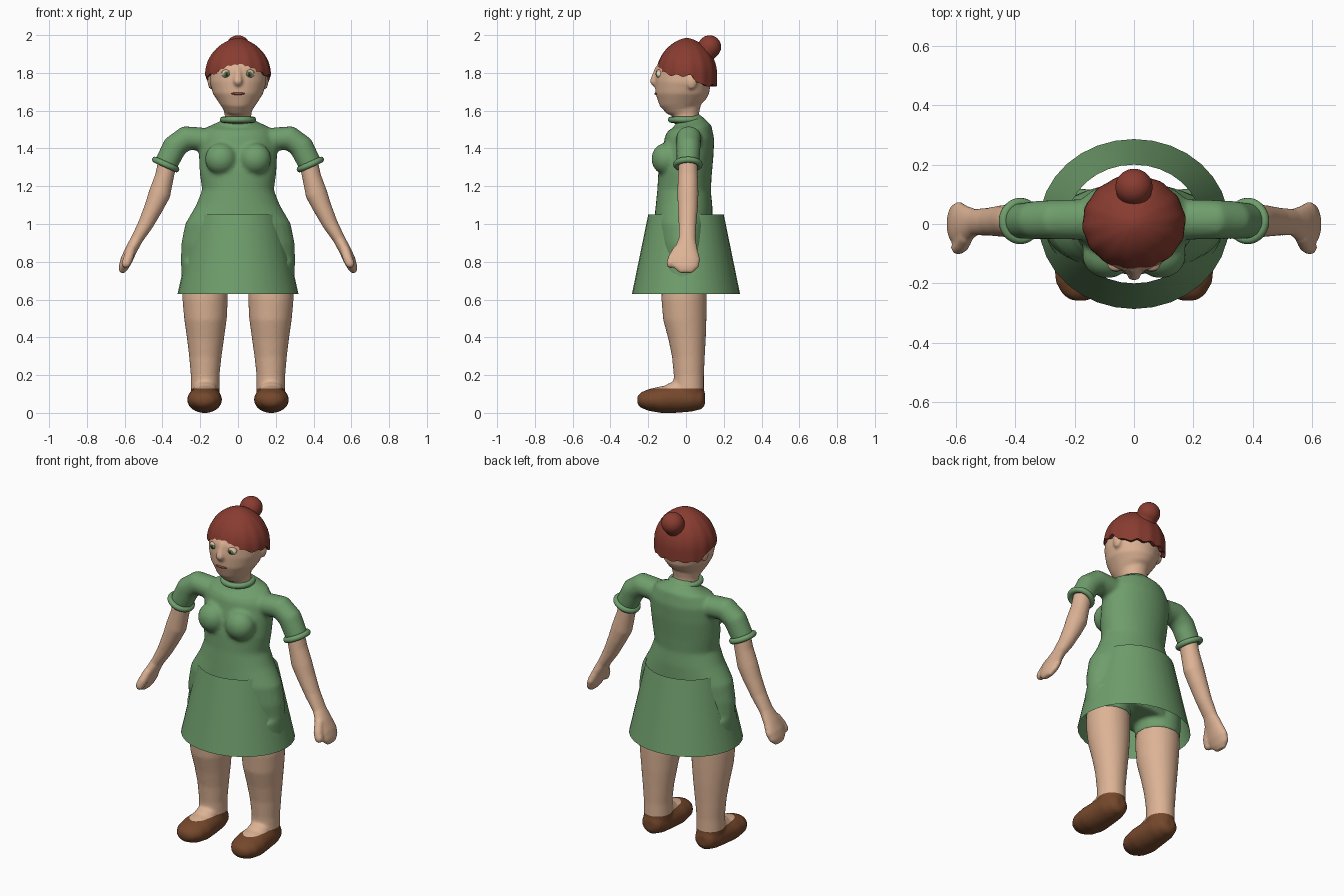
import bpy, bmesh
from math import sin, cos, pi
from mathutils import Vector, Matrix

if "Cube" in bpy.data.objects:
    bpy.data.objects.remove(bpy.data.objects["Cube"])


def material(name, rgb):
    m = bpy.data.materials.new(name)
    m.use_nodes = True
    m.diffuse_color = (*rgb, 1)
    m.node_tree.nodes["Principled BSDF"].inputs["Base Color"].default_value = (*rgb, 1)
    return m


GREEN = material("dress green", (.16, .34, .15))
SKIN = material("skin", (.72, .45, .30))
HAIR = material("red hair", (.25, .045, .03))
BROWN = material("shoe brown", (.18, .065, .025))
WHITE = material("eye white", (.75, .72, .62))
IRIS = material("iris green", (.13, .2, .08))
DARK = material("pupil dark", (.02, .02, .02))
LIP = material("lip red", (.3, .07, .05))


def loft(bm, sections, side=(0, 1, 0), n=32, caps=True):
    """Elliptic rings (x, y, z, ra, rb) along a path; rb lies along side."""
    pts = [Vector(s[:3]) for s in sections]
    rings = []
    for i, s in enumerate(sections):
        t = (pts[min(i + 1, len(pts) - 1)] - pts[max(i - 1, 0)]).normalized()
        a = Vector(side).cross(t).normalized()
        b = t.cross(a)
        rings.append([bm.verts.new(pts[i] + a * s[3] * cos(2 * pi * k / n)
                                   + b * s[4] * sin(2 * pi * k / n)) for k in range(n)])
    for r, q in zip(rings, rings[1:]):
        for k in range(n):
            bm.faces.new((r[k], r[(k + 1) % n], q[(k + 1) % n], q[k]))
    if caps:
        bm.faces.new(rings[0][::-1])
        bm.faces.new(rings[-1])


def ball(bm, loc, scale, rot=None, seg=32):
    mat = Matrix.Translation(loc) @ (rot or Matrix()) @ Matrix.Diagonal((*scale, 1))
    return bmesh.ops.create_uvsphere(bm, u_segments=seg, v_segments=seg // 2, radius=1, matrix=mat)


def finish(bm, name, mats, voxel=0, smooth=4):
    """Turn a bmesh into an object, optionally fusing its parts into one skin."""
    bmesh.ops.recalc_face_normals(bm, faces=bm.faces)
    me = bpy.data.meshes.new(name)
    bm.to_mesh(me)
    bm.free()
    ob = bpy.data.objects.new(name, me)
    bpy.context.collection.objects.link(ob)
    for m in mats:
        me.materials.append(m)
    bpy.ops.object.select_all(action='DESELECT')
    ob.select_set(True)
    bpy.context.view_layer.objects.active = ob
    if voxel:
        r = ob.modifiers.new("fuse", 'REMESH')
        r.mode, r.voxel_size = 'VOXEL', voxel
        s = ob.modifiers.new("soften", 'SMOOTH')
        s.factor, s.iterations = .5, smooth
        for mod in ("fuse", "soften"):
            bpy.ops.object.modifier_apply(modifier=mod)
    bpy.ops.object.shade_smooth_by_angle(angle=.8)
    return ob


def torus(name, loc, axis, major, minor, mat):
    bpy.ops.mesh.primitive_torus_add(
        location=loc, rotation=Vector(axis).to_track_quat('Z', 'Y').to_euler(),
        major_segments=40, minor_segments=12, major_radius=major, minor_radius=minor)
    ob = bpy.context.object
    ob.name = name
    ob.data.materials.append(mat)
    bpy.ops.object.shade_smooth_by_angle(angle=.8)


SIDES = ((1, "left"), (-1, "right"))

# Dress body: torso, bust, sleeves and short thighs fused together
bm = bmesh.new()
loft(bm, [(0, 0, 1.56, .07, .065), (0, .01, 1.54, .09, .08), (0, .02, 1.51, .17, .115),
          (0, .02, 1.46, .2, .13), (0, .01, 1.38, .208, .137), (0, -.005, 1.27, .203, .142),
          (0, -.01, 1.18, .19, .142), (0, -.01, 1.1, .222, .15), (0, -.015, 1.0, .28, .155),
          (0, -.015, .9, .3, .15), (0, -.01, .8, .304, .14), (0, -.01, .72, .298, .13)])
for s, _ in SIDES:
    ball(bm, (s * .09, -.105, 1.345), (.085, .078, .085))
    loft(bm, [(s * .1, .015, 1.43, .06, .07), (s * .2, .015, 1.45, .062, .068),
              (s * .275, .015, 1.455, .066, .066), (s * .335, .013, 1.41, .066, .064),
              (s * .385, .01, 1.31, .062, .06)])
    loft(bm, [(s * .175, -.01, .8, .125, .13), (s * .175, -.01, .655, .122, .124)])
finish(bm, "dress_body", [GREEN], .011, 6)

# Flared open skirt
bm = bmesh.new()
loft(bm, [(0, 0, .63, .32, .286), (0, 0, 1.05, .226, .2)], n=32, caps=False)
finish(bm, "skirt", [GREEN])

torus("collar", (0, 0, 1.552), (0, 0, 1), .08, .016, GREEN)

# Limbs
for s, side in SIDES:
    torus(side + "_sleeve_cuff", (s * .383, .01, 1.315), (s * .41, 0, -.91), .062, .016, GREEN)

    bm = bmesh.new()
    loft(bm, [(s * .37, .01, 1.34, .05, .05), (s * .39, .01, 1.25, .05, .053),
              (s * .415, .01, 1.16, .058, .056), (s * .445, .01, 1.09, .05, .053),
              (s * .488, .008, 1.0, .041, .047), (s * .535, .006, .92, .032, .045),
              (s * .565, 0, .865, .032, .062), (s * .59, 0, .81, .032, .076),
              (s * .607, 0, .77, .026, .066), (s * .617, 0, .742, .014, .035)])
    loft(bm, [(s * .565, -.04, .87, .025, .025), (s * .58, -.07, .82, .026, .026),
              (s * .595, -.082, .785, .024, .023), (s * .6, -.085, .77, .012, .012)])
    finish(bm, side + "_arm", [SKIN], .008, 4)

    # Leg and foot, with the shoe coloured by height
    bm = bmesh.new()
    loft(bm, [(s * .175, -.01, .68, .118, .118), (s * .174, -.01, .6, .12, .12),
              (s * .172, -.006, .5, .113, .115), (s * .172, .006, .4, .099, .1),
              (s * .173, .013, .3, .086, .087), (s * .174, .015, .2, .076, .08),
              (s * .174, .015, .1, .076, .08)])
    loft(bm, [(s * .175, .1, .075, .03, .035), (s * .175, .085, .075, .058, .055),
              (s * .175, .03, .075, .078, .068), (s * .175, -.05, .074, .085, .074),
              (s * .177, -.13, .07, .093, .071), (s * .18, -.2, .068, .084, .057),
              (s * .182, -.24, .068, .058, .04), (s * .182, -.258, .068, .028, .02)],
         side=(0, 0, 1))
    ball(bm, (s * .175, -.05, .13), (.06, .065, .035))
    leg = finish(bm, side + "_leg_and_shoe", [SKIN, BROWN], .01, 4)
    bm = bmesh.new()
    bm.from_mesh(leg.data)
    bmesh.ops.bisect_plane(bm, geom=bm.verts[:] + bm.edges[:] + bm.faces[:],
                           plane_co=(0, 0, .13), plane_no=(0, 0, 1))
    for f in bm.faces:
        f.material_index = int(f.calc_center_median().z < .13)
    bm.to_mesh(leg.data)
    bm.free()

# Head, neck, nose and ears
bm = bmesh.new()
loft(bm, [(0, 0, 1.53, .072, .07), (0, 0, 1.58, .07, .07), (0, -.01, 1.61, .078, .095),
          (0, -.018, 1.64, .1, .122), (0, -.02, 1.69, .133, .142), (0, -.017, 1.75, .15, .148),
          (0, -.015, 1.81, .15, .146), (0, -.01, 1.88, .13, .12), (0, -.01, 1.93, .08, .07)])
loft(bm, [(0, -.148, 1.83, .013, .015), (0, -.16, 1.785, .02, .02),
          (0, -.165, 1.755, .026, .028), (0, -.16, 1.738, .02, .02)])
for s, _ in SIDES:
    ball(bm, (s * .143, .03, 1.755), (.018, .03, .042))
finish(bm, "head", [SKIN], .008, 4)

# Eyes: ball with iris and pupil rings, plus an upper lid
for s, side in SIDES:
    bm = bmesh.new()
    ball(bm, (0, 0, 0), (.026, .02, .024), Matrix.Rotation(pi / 2, 4, 'X') @ Matrix.Diagonal((1, 1, 1, 1)), 24)
    for f in bm.faces:
        c = f.calc_center_median()
        r = Vector((c.x, c.z)).length
        f.material_index = 0 if c.y > 0 or r > .017 else (2 if r < .008 else 1)
    finish(bm, side + "_eye", [WHITE, IRIS, DARK]).location = (s * .06, -.137, 1.793)

    bm = bmesh.new()
    ball(bm, (0, 0, 0), (.03, .027, .026), seg=24)
    bmesh.ops.bisect_plane(bm, geom=bm.verts[:] + bm.edges[:] + bm.faces[:], plane_co=(0, 0, .007),
                           plane_no=(0, .35, 1), clear_inner=True)
    finish(bm, side + "_eyelid", [SKIN]).location = (s * .06, -.137, 1.793)

# Mouth
bm = bmesh.new()
ball(bm, (0, -.157, 1.69), (.036, .01, .007))
finish(bm, "mouth", [LIP])

# Hair cap: wavy hem, higher over the forehead and lower at the nape
bm = bmesh.new()
N, M = 96, 16
rows = []
for j in range(-1, M):
    t = max(j, 0) / M
    row = []
    for k in range(N):
        a = 2 * pi * k / N
        back = sin(a)
        hem = 1.785 + .055 * max(0, -back) ** 4 - .052 * min(1, max(0, back * 2.5 - .3))
        hem += .006 * sin(a * 14)
        z = hem + (1.985 - hem) * sin(t * pi / 2)
        h = max(0, (z - 1.79) / .195)
        r = (1 - h ** 2.1) ** .62 * (1 + .012 * sin(a * 14) * (1 - t))
        if j < 0:
            r, z = r * .86, z + .004
        row.append(bm.verts.new((.173 * r * cos(a), .004 + .16 * r * back, z)))
    rows.append(row)
for r, q in zip(rows, rows[1:]):
    for k in range(N):
        bm.faces.new((r[k], r[(k + 1) % N], q[(k + 1) % N], q[k]))
bm.faces.new(rows[-1])
finish(bm, "hair", [HAIR])

# Hair bun
bm = bmesh.new()
ball(bm, (0, .125, 1.938), (.064, .062, .062))
loft(bm, [(0, .06, 1.87, .09, .09), (0, .12, 1.92, .05, .05)], side=(1, 0, 0))
finish(bm, "hair_bun", [HAIR], .008, 6)
